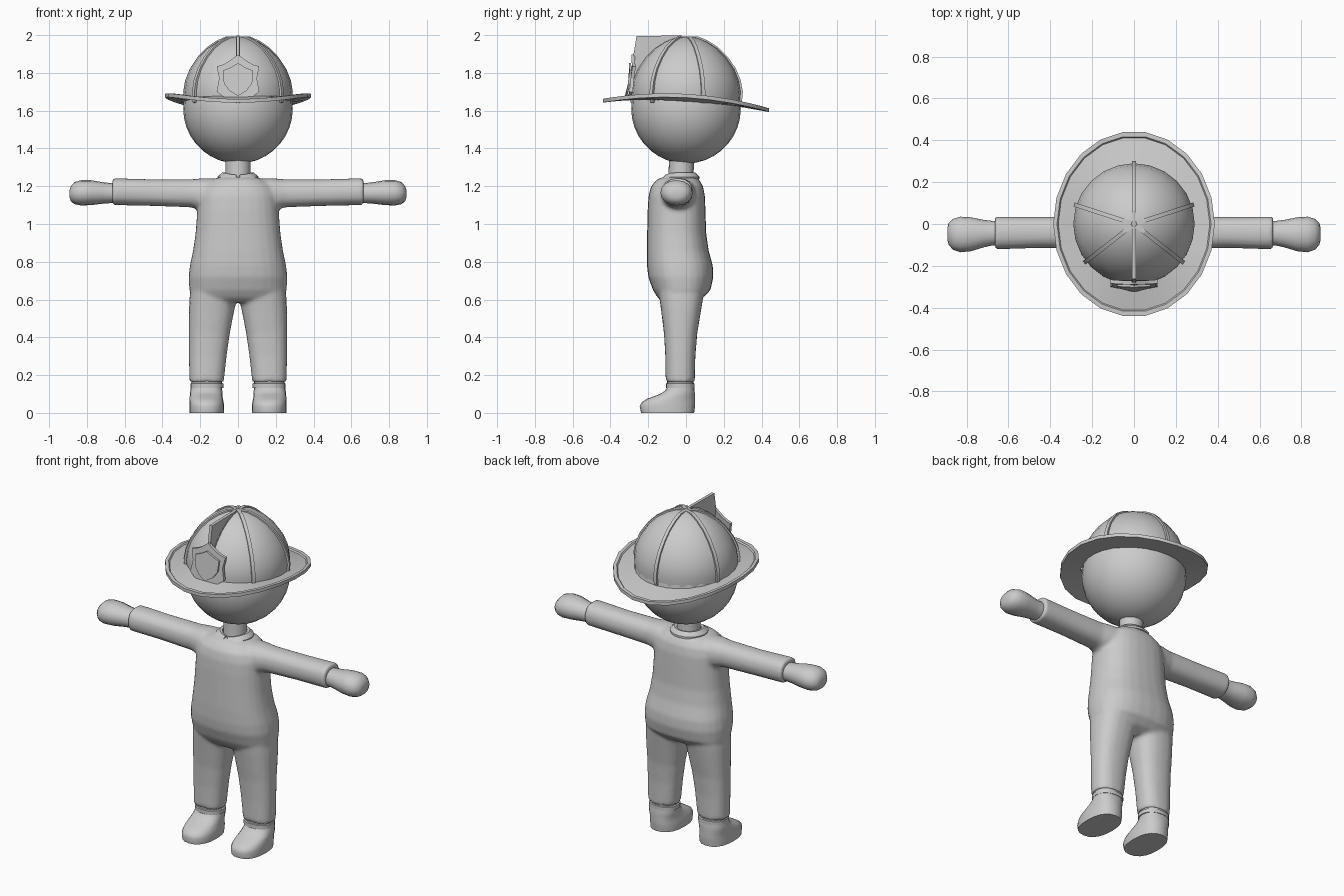
import bpy, bmesh, math
from math import sin, cos, pi, radians

if "Cube" in bpy.data.objects:
    bpy.data.objects.remove(bpy.data.objects["Cube"])

grey = bpy.data.materials.new("light grey")
grey.diffuse_color = (0.6, 0.6, 0.6, 1)
grey.use_nodes = True
grey.node_tree.nodes["Principled BSDF"].inputs["Base Color"].default_value = grey.diffuse_color


def add(name, bm, angle=40):
    bmesh.ops.recalc_face_normals(bm, faces=bm.faces)
    me = bpy.data.meshes.new(name)
    bm.to_mesh(me)
    bm.free()
    ob = bpy.data.objects.new(name, me)
    bpy.context.collection.objects.link(ob)
    me.materials.append(grey)
    bpy.ops.object.select_all(action='DESELECT')
    ob.select_set(True)
    bpy.context.view_layer.objects.active = ob
    bpy.ops.object.shade_smooth_by_angle(angle=radians(angle))
    return ob


def bridge(rings, closed=False, bm=None):
    """Join equal rings of points into a skin, capped unless the rings form a loop."""
    bm = bm or bmesh.new()
    vs = [[bm.verts.new(p) for p in r] for r in rings]
    n = len(vs[0])
    pairs = list(zip(vs, vs[1:])) + ([(vs[-1], vs[0])] if closed else [])
    for a, b in pairs:
        for i in range(n):
            bm.faces.new((a[i], a[(i + 1) % n], b[(i + 1) % n], b[i]))
    if not closed:
        bm.faces.new(vs[0])
        bm.faces.new(vs[-1])
    return bm


def oval(a0, a1, b0, b1, n=20, e=2.0):
    """Superellipse filling the given ranges."""
    out = []
    for i in range(n):
        c, s = cos(2 * pi * i / n), sin(2 * pi * i / n)
        u = math.copysign(abs(c) ** (2 / e), c)
        v = math.copysign(abs(s) ** (2 / e), s)
        out.append(((a0 + a1) / 2 + u * (a1 - a0) / 2, (b0 + b1) / 2 + v * (b1 - b0) / 2))
    return out


def up(rows, n=20, e=2.0, side=1):
    """Rings stacked in z from rows of z, x0, x1, y0, y1."""
    return [[(side * x, y, z) for x, y in oval(x0, x1, y0, y1, n, e)] for z, x0, x1, y0, y1 in rows]


def across(rows, side, n=16, e=2.3):
    """Rings stacked in x from rows of x, y0, y1, z0, z1."""
    return [[(side * x, y, z) for y, z in oval(y0, y1, z0, z1, n, e)] for x, y0, y1, z0, z1 in rows]


# Suit: torso, sleeves and trouser legs fused into one soft body
suit = bridge(up([(0.585, -.20, .20, -.12, .04), (0.61, -.245, .245, -.15, .09),
                  (0.65, -.258, .258, -.175, .13), (0.72, -.262, .262, -.20, .145),
                  (0.78, -.255, .255, -.207, .142), (0.86, -.238, .238, -.208, .12),
                  (0.95, -.225, .225, -.206, .107), (1.08, -.215, .215, -.203, .103),
                  (1.15, -.21, .21, -.198, .10), (1.20, -.19, .19, -.185, .09),
                  (1.235, -.14, .14, -.155, .07), (1.25, -.09, .09, -.12, .05)], 28, 2.4))
for side in (1, -1):
    bridge(across([(.05, -.15, .06, 1.06, 1.24), (.18, -.135, .05, 1.07, 1.243), (.25, -.12, .036, 1.088, 1.237),
                   (.45, -.115, .034, 1.095, 1.237), (.665, -.122, .036, 1.10, 1.243)], side), bm=suit)
    bridge(up([(.165, .075, .258, -.108, .047), (.30, .06, .26, -.11, .05), (.42, .043, .26, -.117, .06),
               (.54, .02, .26, -.132, .08), (.60, .008, .258, -.14, .09), (.68, 0, .25, -.15, .10)],
              20, 2.4, side), bm=suit)
ob = add("suit", suit)
rm = ob.modifiers.new("fuse", 'REMESH')
rm.mode = 'VOXEL'
rm.voxel_size = 0.011
rm.use_smooth_shade = True
sm = ob.modifiers.new("soften", 'SMOOTH')
sm.iterations = 5

for side, tag in ((1, "left"), (-1, "right")):
    # Mitten hands
    add(tag + "_hand", bridge(across(
        [(.62, -.10, .015, 1.11, 1.215), (.68, -.103, .015, 1.11, 1.217), (.72, -.112, .02, 1.107, 1.222),
         (.78, -.13, .032, 1.10, 1.232), (.83, -.135, .035, 1.098, 1.232), (.865, -.123, .024, 1.105, 1.222),
         (.885, -.10, .005, 1.12, 1.20), (.892, -.075, -.02, 1.14, 1.18)], side, e=2.1)), 60)
    # Boots with a long rounded toe
    add(tag + "_boot", bridge(up(
        [(0, .075, .257, -.238, .043), (.035, .073, .258, -.245, .048), (.055, .076, .257, -.236, .049),
         (.075, .08, .256, -.205, .048), (.095, .082, .255, -.15, .047), (.115, .083, .253, -.112, .046),
         (.135, .085, .25, -.10, .043)], 20, 2.4, side)), 50)
    # Ankle bands
    add(tag + "_ankle_band", bridge(up(
        [(.132, .078, .252, -.106, .046), (.155, .078, .252, -.106, .046),
         (.158, .085, .247, -.10, .04), (.175, .085, .247, -.10, .04)], 20, 2.3, side)))

# Neck and head
add("neck", bridge(up([(1.20, -.075, .075, -.10, .05), (1.27, -.066, .066, -.092, .04),
                       (1.36, -.068, .068, -.09, .045)], 16)))
bm = bmesh.new()
bmesh.ops.create_uvsphere(bm, u_segments=28, v_segments=18, radius=.29)
bmesh.ops.translate(bm, verts=bm.verts, vec=(0, 0, 1.61))
add("head", bm, 60)

# Collar: a turned-down band, open at the front, with two pointed flaps
sections = []
for i in range(21):
    t = radians(-90 + 6 + i * 348 / 20)
    front = max(0, -sin(t)) ** 3
    flap = 1.0 if i in (2, 18) else 0
    c, s = cos(t), sin(t)
    def at(r, z):
        return (r * c, -.03 + r * s * .95, z - .012 * front)
    ro = .108 + .025 * flap
    sections.append([at(.07, 1.268), at(.085, 1.272), at(ro, 1.25 - .012 * flap),
                     at(ro, 1.238 - .014 * flap), at(.07, 1.225)])
add("collar", bridge(sections), 30)

# Helmet shell
dome = [(1.645, .285), (1.70, .29), (1.76, .28), (1.82, .256), (1.88, .215),
        (1.93, .165), (1.965, .11), (1.985, .06), (1.992, .012)]
add("helmet_shell", bridge(up([(z, -r, r, -r, r) for z, r in dome], 24)), 50)

# Helmet ribs
for k, deg in enumerate((90, 18, 162, -38, -142, -90)):
    c, s = cos(radians(deg)), sin(radians(deg))
    rings = []
    for z, r in dome:
        lift = .011 * min(1, r / .06)
        nz = max(0, (z - 1.70) / .29)
        ro, zo = r + lift * (1 - nz * .7), z + lift * nz * .7
        ri = max(r - .02, 0)
        rings.append([(q * c - w * s, q * s + w * c, h) for q, w, h in
                      ((ri, -.010, z - .01), (ro, -.010, zo), (ro, .010, zo), (ri, .010, z - .01))])
    add("helmet_rib_%d" % (k + 1), bridge(rings), 20)


def slab(profile, f0, f1):
    """Flat outline given thickness between two mappings."""
    return bridge([[f0(*p) for p in profile], [f1(*p) for p in profile]])


# Front crest fin
fin = [(-.262, 1.995), (-.02, 1.998), (-.10, 1.95), (-.20, 1.86), (-.26, 1.76), (-.29, 1.76), (-.287, 1.84)]
add("helmet_crest", slab(fin, lambda y, z: (-.009, y, z), lambda y, z: (.009, y, z)), 20)


# Front shield with a raised badge, leaning back slightly
def lean(depth):
    return lambda x, z: (x, -.318 + (z - 1.66) * .12 + abs(x) * .12 + depth, z)


def mirrored(half):
    return half + [(-x, z) for x, z in reversed(half) if x > 0]


plate = mirrored([(0, 1.897), (.05, 1.86), (.085, 1.842), (.113, 1.835), (.10, 1.77),
                  (.113, 1.70), (.075, 1.672), (0, 1.655)])
badge = mirrored([(0, 1.852), (.04, 1.828), (.08, 1.812), (.075, 1.745), (.045, 1.705), (0, 1.678)])
add("helmet_shield", slab(plate, lean(0), lean(.018)), 20)
add("helmet_badge", slab(badge, lean(-.008), lean(.004)), 20)

# Brim: an oval sheet, raised at the sides and dipping at front and back, with a rolled lip
sections = []
for i in range(22):
    t = 2 * pi * i / 22
    c, s = cos(t), sin(t)
    y = .44 * s
    edge = 1.677 - .057 * y - .27 * y * y
    root = 1.662 - .02 * s
    sections.append([(.27 * c, .27 * s, root), (.362 * c, .415 * s, edge + .004), (.368 * c, .421 * s, edge + .012),
                     (.386 * c, .443 * s, edge + .012), (.386 * c, .443 * s, edge - .008),
                     (.27 * c, .27 * s, root - .016)])
add("helmet_brim", bridge(sections, closed=True), 25)
